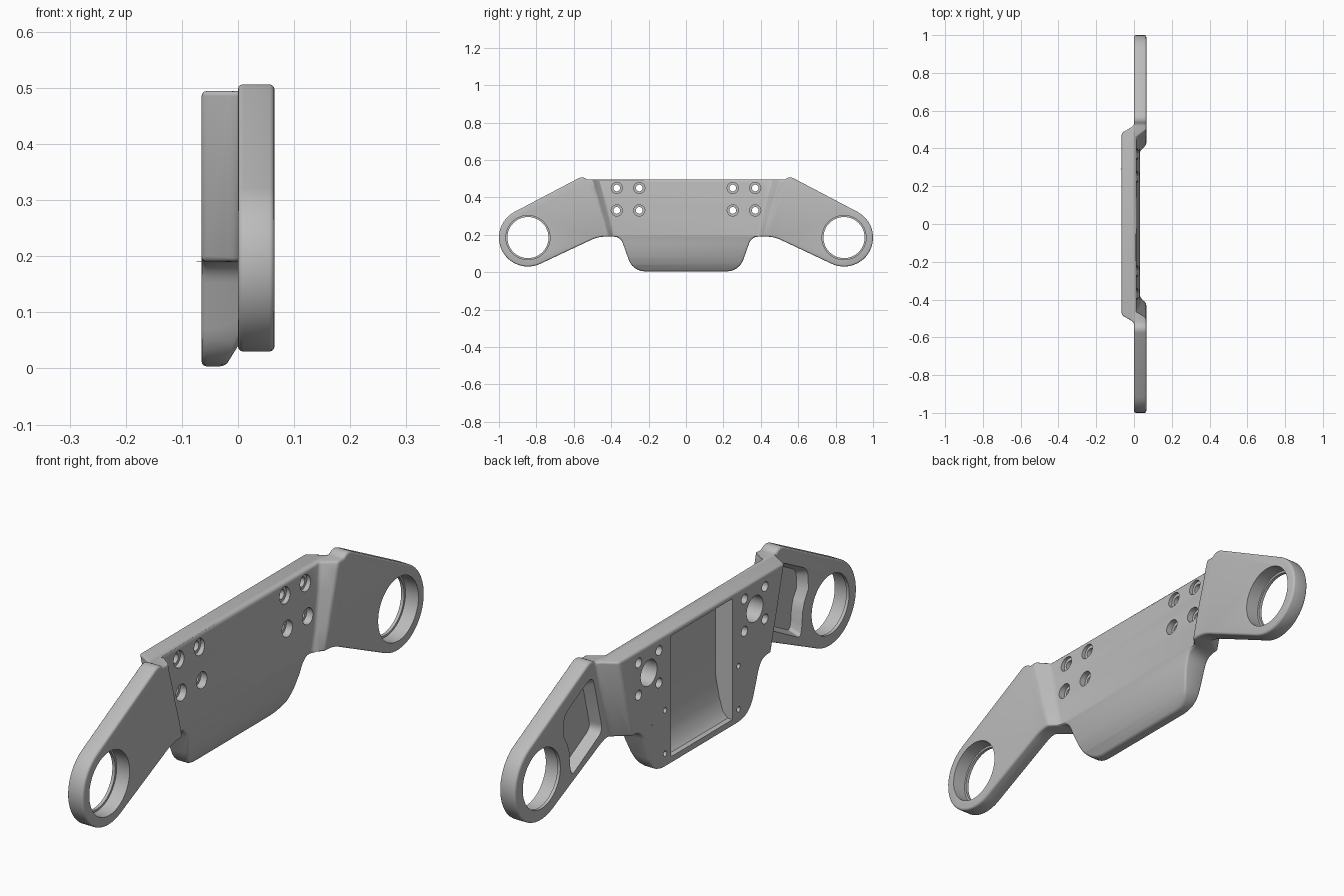
import bpy, bmesh
from math import sin, cos, radians, pi
from mathutils import Vector

old = bpy.data.objects.get("Cube")
if old:
    bpy.data.objects.remove(old, do_unlink=True)

grey = bpy.data.materials.new("plain grey")
grey.use_nodes = True
grey.diffuse_color = (0.5, 0.5, 0.5, 1)
grey.node_tree.nodes["Principled BSDF"].inputs["Base Color"].default_value = (0.5, 0.5, 0.5, 1)


def loft(name, rings):
    """Closed solid through rings of equal point count."""
    bm = bmesh.new()
    loops = [[bm.verts.new(p) for p in ring] for ring in rings]
    n = len(loops[0])
    for a, b in zip(loops, loops[1:]):
        for i in range(n):
            j = (i + 1) % n
            bm.faces.new((a[i], a[j], b[j], b[i]))
    bm.faces.new(loops[0][::-1])
    bm.faces.new(loops[-1])
    bmesh.ops.recalc_face_normals(bm, faces=bm.faces)
    mesh = bpy.data.meshes.new(name)
    bm.to_mesh(mesh)
    bm.free()
    obj = bpy.data.objects.new(name, mesh)
    bpy.context.collection.objects.link(obj)
    mesh.materials.append(grey)
    return obj


def rounded(points, steps=6):
    """Fillet each (a, b, radius) corner of a polygon."""
    out = []
    for i, (a, b, r) in enumerate(points):
        p = Vector((a, b))
        if r == 0:
            out.append(p)
            continue
        u = p + (Vector(points[i - 1][:2]) - p).normalized() * r
        v = p + (Vector(points[(i + 1) % len(points)][:2]) - p).normalized() * r
        for k in range(steps + 1):
            t = k / steps
            out.append(u * (1 - t) ** 2 + p * 2 * t * (1 - t) + v * t * t)
    return out


def prism(name, outline, x0, x1, shrink=1.0):
    """Extrude a y-z outline along x, optionally tapering."""
    mid = sum((Vector(p) for p in outline), Vector((0, 0))) / len(outline)
    end = [mid + (Vector(p) - mid) * shrink for p in outline]
    return loft(name, [[(x0, p[0], p[1]) for p in outline], [(x1, p[0], p[1]) for p in end]])


def circle(y, z, r, n=32):
    return [(y + r * cos(2 * pi * i / n), z + r * sin(2 * pi * i / n)) for i in range(n)]


def apply(obj, mod):
    bpy.context.view_layer.objects.active = obj
    bpy.ops.object.modifier_apply(modifier=mod.name)


def cut(obj, cutter):
    mod = obj.modifiers.new("cut", "BOOLEAN")
    mod.operation = "DIFFERENCE"
    mod.solver = "EXACT"
    mod.object = cutter
    apply(obj, mod)
    bpy.data.objects.remove(cutter, do_unlink=True)


def mirrored(half):
    return list(half) + [(-p[0], p[1]) for p in reversed(list(half))]


# Silhouette: flat top, arm with round eye, rounded lower tab
EYE_Y, EYE_Z, EYE_R = 0.845, 0.185, 0.155
arc = [(EYE_Y + EYE_R * cos(radians(a)), EYE_Z + EYE_R * sin(radians(a)), 0)
       for a in [62.3 - 177.5 * i / 24 for i in range(25)]]
half = rounded([(0.55, 0.515, 0.03)] + arc +
               [(0.47, 0.19, 0.04), (0.35, 0.19, 0.04), (0.285, 0.005, 0.07), (0, 0, 0)])[:-1]
body = prism("bracket_body", mirrored(half), -0.065, 0.065)


# Front relief: gently bowed centre face between slanted arm bends
def lean(z, low, high):
    return low + (high - low) * (z - 0.19) / 0.325


relief = []
for z, x in [(-0.04, -0.05), (0, -0.025), (0.04, 0), (0.08, 0.014), (0.13, 0.025), (0.19, 0.031),
             (0.27, 0.031), (0.4, 0.022), (0.515, 0.01), (0.6, 0.003)]:
    yi, yo = lean(z, 0.385, 0.465), lean(z, 0.45, 0.53)
    relief.append([(x, -yi, z), (x, yi, z), (0.1, yo, z), (0.1, -yo, z)])
cut(body, loft("front_relief", relief))

# Rear relief behind each arm
for s in (1, -1):
    rings = []
    for z in (-0.1, 0.6):
        y0, y1 = lean(z, 0.455, 0.53), lean(z, 0.385, 0.47)
        rings.append([(0, s * y0, z), (0, s * 1.2, z), (-0.1, s * 1.2, z), (-0.1, s * y1, z)])
    cut(body, loft("arm_relief", rings))

# Soft outer edges
bevel = body.modifiers.new("soft_edges", "BEVEL")
bevel.width = 0.009
bevel.segments = 3
bevel.limit_method = "ANGLE"
bevel.angle_limit = radians(38)
bevel.use_clamp_overlap = False
apply(body, bevel)

# Shallow stepped shelf on the rear
shelf = rounded([(0.41, 0.492, 0.02), (0.4, 0.27, 0.02), (0.25, 0.27, 0.015), (0.25, 0.022, 0.02)])
cut(body, prism("rear_shelf", mirrored(shelf), -0.1, -0.05))

# Deep central pocket following the bowed face
pocket = [(-0.1, 0.03), (-0.045, 0.03), (-0.025, 0.05), (-0.01, 0.1), (0.004, 0.17),
          (0.006, 0.25), (0.004, 0.45), (-0.015, 0.475), (-0.1, 0.48)]
cut(body, loft("centre_pocket", [[(x, y, z) for x, z in pocket] for y in (-0.18, 0.18)]))

for s in (1, -1):
    # Bearing eye with a retaining lip at the rear
    cut(body, prism("eye_bore", circle(s * EYE_Y, EYE_Z, 0.11, 48), -0.1, 0.1))
    cut(body, prism("eye_seat", circle(s * EYE_Y, EYE_Z, 0.118, 48), 0.012, 0.1))
    # Arm pocket, scooped round the eye
    scoop = [(EYE_Y - 0.165 * cos(radians(a)), EYE_Z + 0.165 * sin(radians(a)), 0)
             for a in (40, 25, 10, -5)]
    shape = rounded([(0.485, 0.225, 0.03), (0.545, 0.46, 0.04), (0.715, 0.37, 0.03)]
                    + scoop + [(0.67, 0.125, 0.02)])
    cut(body, prism("arm_pocket", [(s * p[0], p[1]) for p in shape], -0.008, 0.04, 0.86))
    # Mounting holes around a blind round recess
    cut(body, prism("round_recess", circle(s * 0.31, 0.39, 0.048), -0.1, 0.0))
    for y in (0.25, 0.37):
        for z in (0.33, 0.45):
            cut(body, prism("bolt_hole", circle(s * y, z, 0.018, 20), -0.1, 0.1))
            cut(body, prism("bolt_counterbore", circle(s * y, z, 0.03, 24), 0.002, 0.1))
    for z in (0.055, 0.215):
        cut(body, prism("screw_hole", circle(s * 0.215, z, 0.01, 12), -0.1, -0.03))

bpy.ops.object.select_all(action="DESELECT")
body.select_set(True)
bpy.context.view_layer.objects.active = body
bpy.ops.object.shade_smooth_by_angle(angle=radians(35))
